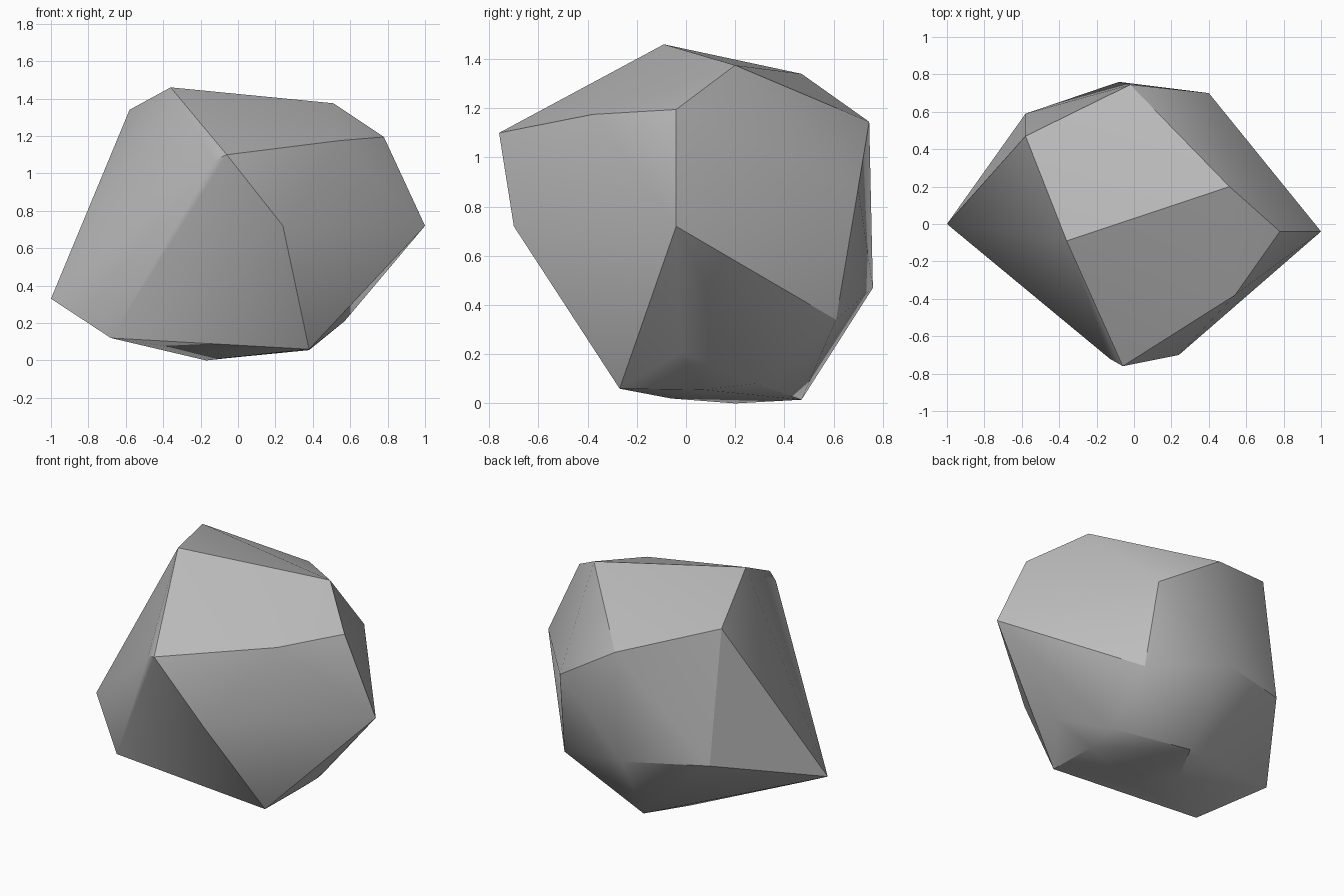
import bpy
import bmesh
import math

# Remove the default cube
default_cube = bpy.data.objects.get("Cube")
if default_cube:
    bpy.data.objects.remove(default_cube, do_unlink=True)


def make_material(name, color):
    material = bpy.data.materials.new(name)
    material.use_nodes = True
    material.diffuse_color = color
    shader = material.node_tree.nodes["Principled BSDF"]
    shader.inputs["Base Color"].default_value = color
    shader.inputs["Roughness"].default_value = 0.9
    return material


def hull_object(name, corner_groups, material):
    """Wrap a convex shell around the chiselled corners of a stone."""
    mesh = bpy.data.meshes.new(name)
    shell = bmesh.new()
    for group in corner_groups:
        for corner in group:
            shell.verts.new(corner)
    result = bmesh.ops.convex_hull(shell, input=shell.verts[:])
    leftovers = set(result["geom_interior"]) | set(result["geom_unused"])
    loose = [item for item in leftovers if isinstance(item, bmesh.types.BMVert)]
    bmesh.ops.delete(shell, geom=loose, context="VERTS")
    # Merge nearly flat triangles into broad cut faces
    bmesh.ops.dissolve_limit(shell, angle_limit=math.radians(2),
                             verts=shell.verts[:], edges=shell.edges[:])
    bmesh.ops.recalc_face_normals(shell, faces=shell.faces[:])
    shell.to_mesh(mesh)
    shell.free()
    mesh.materials.append(material)
    stone = bpy.data.objects.new(name, mesh)
    bpy.context.collection.objects.link(stone)
    return stone


# Corners of the upper cut faces
crown = [(-.58, .47, 1.34), (-.36, -.09, 1.46), (.51, .2, 1.375),
         (.78, -.04, 1.195), (.54, -.38, 1.175), (-.06, -.76, 1.1),
         (-.13, -.72, 1.07), (-.02, .745, 1.145)]

# Corners around the widest part
girdle = [(-1, 0, .33), (1, -.04, .72), (.24, -.7, .72),
          (.4, .7, .875), (-.08, .76, .47), (-.58, .59, .51),
          (.43, .61, .34)]

# Corners of the underside
base = [(.57, -.02, .21), (.38, -.27, .06), (-.17, .2, 0),
        (-.68, -.25, .12), (-.03, .47, .015), (.4, .28, .08),
        (.38, .07, .055), (0, -.06, .02)]

stone_grey = make_material("stone grey", (.5, .5, .5, 1))
rock = hull_object("rock", (crown, girdle, base), stone_grey)

# Soften shallow creases, keep the hard edges crisp
bpy.ops.object.select_all(action="DESELECT")
rock.select_set(True)
bpy.context.view_layer.objects.active = rock
bpy.ops.object.shade_smooth_by_angle(angle=math.radians(30))
